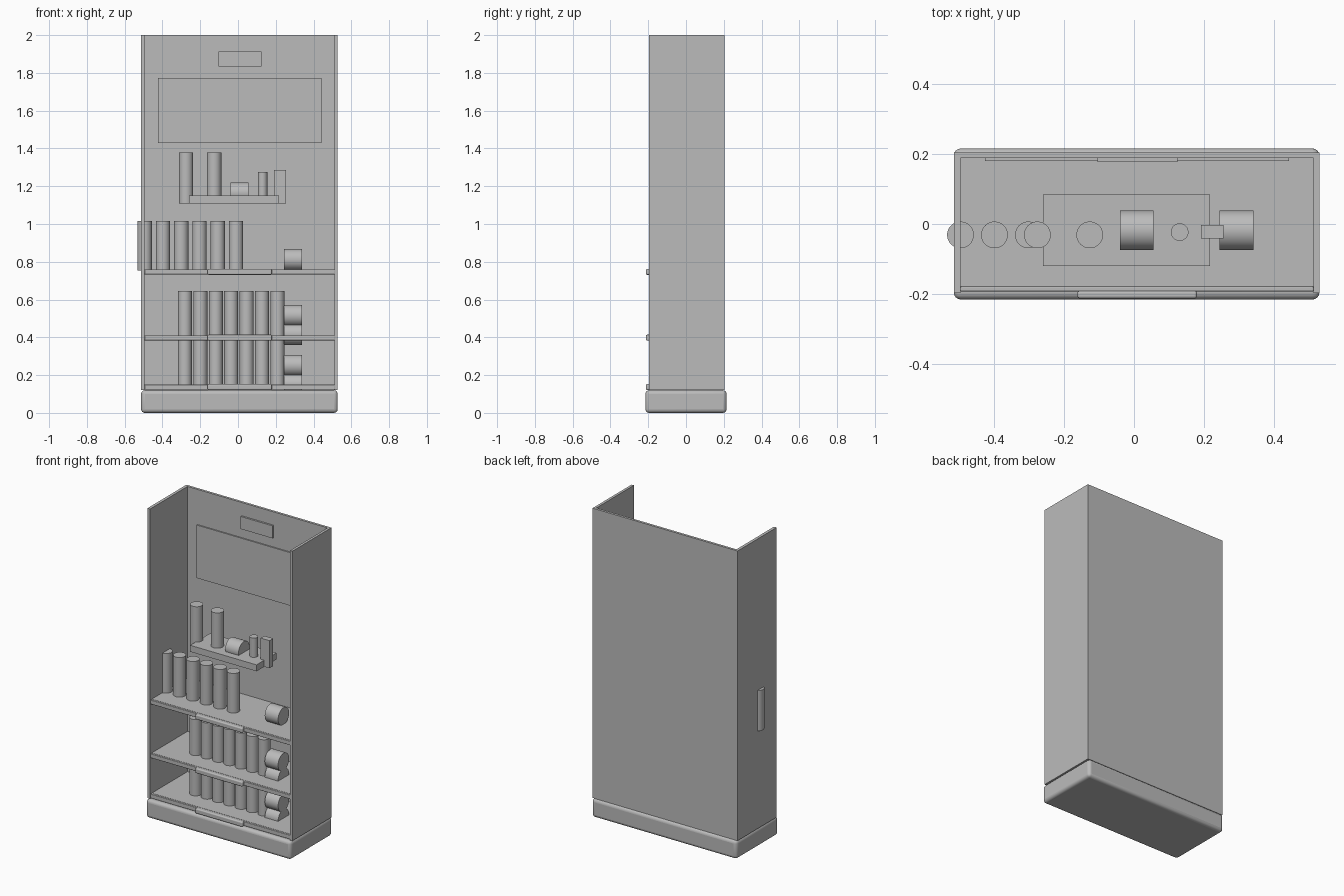
import bpy, math

if "Cube" in bpy.data.objects:
    bpy.data.objects.remove(bpy.data.objects["Cube"])

grey = bpy.data.materials.new("plain grey")
grey.diffuse_color = (0.5, 0.5, 0.5, 1)
grey.use_nodes = True
grey.node_tree.nodes["Principled BSDF"].inputs["Base Color"].default_value = grey.diffuse_color


def box(name, x, y, z, bevel=0.0):
    """Box from (min, max) ranges, with optional rounded edges."""
    bpy.ops.mesh.primitive_cube_add(size=1)
    ob = bpy.context.object
    ob.name = name
    for v in ob.data.vertices:
        v.co = [lo + (hi - lo) * (c + 0.5) for c, (lo, hi) in zip(v.co, (x, y, z))]
    ob.data.materials.append(grey)
    if bevel:
        mod = ob.modifiers.new("rounded edges", 'BEVEL')
        mod.width = bevel
        mod.segments = 4
        bpy.ops.object.shade_smooth_by_angle(angle=math.radians(35))
    return ob


def cylinder(name, centre, radius, length, lying=False):
    """Upright cylinder, or one lying along x."""
    bpy.ops.mesh.primitive_cylinder_add(
        vertices=48, radius=radius, depth=length, location=centre,
        rotation=(0, math.pi / 2 if lying else 0, 0))
    ob = bpy.context.object
    ob.name = name
    ob.data.materials.append(grey)
    bpy.ops.object.shade_smooth_by_angle(angle=math.radians(35))
    return ob


def can(name, x, y, z0, z1, radius=0.038):
    return cylinder(name, (x, y, (z0 + z1) / 2), radius, z1 - z0)


# Cabinet: rounded plinth, two side walls and a back wall, open at the top
XL, XR = -0.513, 0.528
IL, IR = -0.494, 0.511
box("plinth", (XL, XR), (-0.215, 0.215), (0, 0.12), 0.02)
box("left_wall", (XL, IL), (-0.196, 0.204), (0.12, 2))
box("right_wall", (IR, XR), (-0.196, 0.204), (0.12, 2))
box("back_wall", (IL, IR), (0.188, 0.204), (0.12, 2))

# Shelves, each with a front strip and a rounded label holder
for i, z in enumerate((0.123, 0.384, 0.733), 1):
    box(f"shelf_{i}", (IL, IR), (-0.178, 0.188), (z, z + 0.027))
    box(f"shelf_strip_{i}", (IL, IR), (-0.192, -0.178), (z, z + 0.027), 0.003)
    box(f"label_holder_{i}", (-0.161, 0.179), (-0.212, -0.19), (z - 0.002, z + 0.03), 0.007)

# Panels on the back wall
box("display_panel", (-0.424, 0.442), (0.180, 0.189), (1.428, 1.772))
box("small_sign", (-0.104, 0.124), (0.176, 0.189), (1.833, 1.914))

# Goods standing in rows
for i in range(6):
    can(f"top_row_can_{i + 1}", -0.494 + 0.0967 * i, -0.031, 0.755, 1.017)
for i in range(7):
    x = -0.281 + 0.0817 * i
    can(f"middle_row_can_{i + 1}", x, -0.031, 0.405, 0.645, 0.037)
    can(f"bottom_row_can_{i + 1}", x, -0.031, 0.145, 0.385, 0.037)

# Rolls lying at the right end of the shelves
for i, z in enumerate((0.151, 0.251, 0.416, 0.515, 0.811), 1):
    cylinder(f"roll_{i}", (0.292, -0.018, z), 0.0565, 0.096, lying=True)

# Floating display ledge with sample goods
box("display_ledge", (-0.259, 0.217), (-0.12, 0.084), (1.108, 1.15))
can("sample_can_left", -0.275, -0.031, 1.108, 1.379)
can("sample_can_right", -0.126, -0.031, 1.108, 1.379)
cylinder("sample_roll", (0.008, -0.018, 1.164), 0.0565, 0.095, lying=True)
can("sample_small_can", 0.13, -0.023, 1.108, 1.275, 0.025)
box("sample_carton", (0.191, 0.255), (-0.041, -0.003), (1.108, 1.287))
